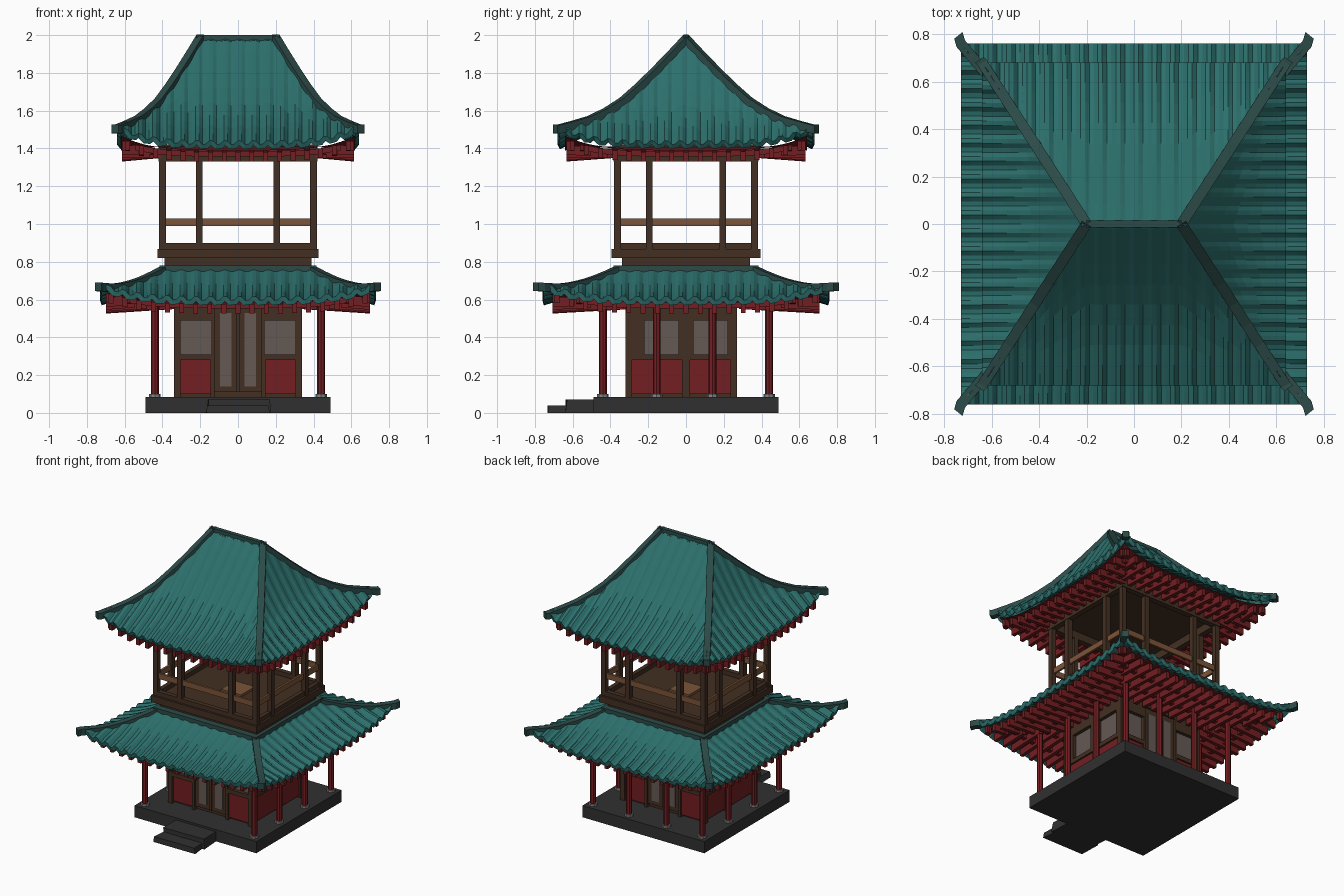
import bpy, bmesh, math, random
from mathutils import Vector, Matrix

if "Cube" in bpy.data.objects:
    bpy.data.objects.remove(bpy.data.objects["Cube"])

random.seed(4)


def material(name, c):
    m = bpy.data.materials.new(name)
    m.diffuse_color = (*c, 1)
    m.use_nodes = True
    m.node_tree.nodes["Principled BSDF"].inputs["Base Color"].default_value = m.diffuse_color
    return m


TEAL = material("teal_tile", (0.025, 0.16, 0.15))
DTEAL = material("dark_teal", (0.025, 0.07, 0.065))
RED = material("red_paint", (0.17, 0.013, 0.015))
BROWN = material("dark_wood", (0.055, 0.028, 0.016))
WOOD = material("light_wood", (0.2, 0.09, 0.04))
STONE = material("dark_stone", (0.03, 0.03, 0.03))
PALE = material("pale_stone", (0.25, 0.25, 0.25))
GLASS = material("window", (0.13, 0.10, 0.09))


def finish(name, bm, mat):
    bmesh.ops.recalc_face_normals(bm, faces=bm.faces[:])
    me = bpy.data.meshes.new(name)
    bm.to_mesh(me)
    bm.free()
    me.materials.append(mat)
    ob = bpy.data.objects.new(name, me)
    bpy.context.collection.objects.link(ob)
    return ob


def boxes(name, items, mat, jitter=0):
    """Boxes given as x0, x1, y0, y1, z0, z1."""
    bm = bmesh.new()
    for x0, x1, y0, y1, z0, z1 in items:
        m = Matrix.Translation(((x0 + x1) / 2, (y0 + y1) / 2, (z0 + z1) / 2)) \
            @ Matrix.Diagonal((x1 - x0, y1 - y0, z1 - z0, 1))
        bmesh.ops.create_cube(bm, size=1, matrix=m)
    if jitter:
        for v in bm.verts:
            v.co.x += random.uniform(-jitter, jitter)
            v.co.y += random.uniform(0, jitter)
    return finish(name, bm, mat)


def bars(name, paths, w, h, mat):
    """Rectangular beams swept along point paths."""
    bm = bmesh.new()
    for pts in paths:
        d = Vector(pts[-1]) - Vector(pts[0])
        side = Vector((-d.y, d.x, 0)).normalized() * w / 2
        up = Vector((0, 0, h / 2))
        rings = [[bm.verts.new(Vector(p) + a) for a in (side + up, up - side, -side - up, side - up)]
                 for p in pts]
        for r, s in zip(rings, rings[1:]):
            for i in range(4):
                bm.faces.new((r[i], r[(i + 1) % 4], s[(i + 1) % 4], s[i]))
        bm.faces.new(rings[0])
        bm.faces.new(rings[-1])
    return finish(name, bm, mat)


def cylinders(name, spots, r, z0, z1, mat):
    bm = bmesh.new()
    for x, y in spots:
        bmesh.ops.create_cone(bm, cap_ends=True, segments=8, radius1=r, radius2=r, depth=z1 - z0,
                              matrix=Matrix.Translation((x, y, (z0 + z1) / 2)))
    return finish(name, bm, mat)


def interp(prof, t):
    for (a, za), (b, zb) in zip(prof, prof[1:]):
        if t <= b:
            return za + (zb - za) * (t - a) / (b - a)
    return prof[-1][1]


SIDES = [(0, -1), (0, 1), (1, -1), (1, 1)]


def slope_point(side, inner, outer, prof, lift, u, t):
    """Point on one roof slope; u runs along the eave, t from top to eave."""
    ax, sg = side
    half = inner[ax] + (outer[ax] - inner[ax]) * t
    d = sg * (inner[1 - ax] + (outer[1 - ax] - inner[1 - ax]) * t)
    z = interp(prof, t) + lift * t * t * min(1, abs(u) / max(half, 1e-4)) ** 4
    return Vector((u, d, z)) if ax == 0 else Vector((d, u, z))


def t_start(side, inner, outer, u):
    ax = side[0]
    return max(0, (abs(u) - inner[ax]) / (outer[ax] - inner[ax]))


def slopes(name, inner, outer, prof, lift, amp, mat, thick, rows=8):
    bm = bmesh.new()
    for side in SIDES:
        L = outer[side[0]]
        n = round(2 * L / 0.075)
        prev = None
        for i in range(4 * n + 1):
            u = -L + 2 * L * i / (4 * n)
            t0 = min(t_start(side, inner, outer, u), 0.999)
            bump = amp * (0, 0.15, 1, 0.9)[i % 4]
            col = []
            for j in range(rows + 1):
                t = t0 + (1 - t0) * j / rows
                p = slope_point(side, inner, outer, prof, lift, u, t)
                p.z += bump * (0.35 + 0.65 * t)
                col.append(bm.verts.new(p))
            if prev:
                for j in range(rows):
                    bm.faces.new((prev[j], col[j], col[j + 1], prev[j + 1]))
            prev = col
    ob = finish(name, bm, mat)
    for p in ob.data.polygons:          # every face looks upwards
        if p.normal.z < 0:
            p.flip()
    if thick:
        s = ob.modifiers.new("thickness", 'SOLIDIFY')
        s.thickness = thick
        s.offset = -1
    return ob


def roof(label, inner, outer, prof, lift, body, soffit, tip):
    slopes(label + "_roof_tiles", inner, outer, prof, lift, 0.022, TEAL, 0.028)
    # hip ridges running to the corner tips
    hips = []
    for sx in (-1, 1):
        for sy in (-1, 1):
            path = []
            for j in range(9):
                t = j / 8
                p = slope_point((0, sy), inner, outer, prof, lift, 99, t)
                p.x = sx * (inner[0] + (outer[0] - inner[0]) * t)
                path.append(p + Vector((0, 0, -0.004)))
            path.append(Vector((sx * tip[0], sy * tip[1], path[-1].z + 0.002)))
            hips.append(path)
    bars(label + "_hip_ridges", hips, 0.045, 0.045, DTEAL)
    # red soffit with rafters and purlins below
    edge = (outer[0] - 0.02, outer[1] - 0.04)
    slopes(label + "_soffit", body, edge, soffit, lift * 0.9, 0, RED, 0, 3)
    rafters, purlins = [], []
    for side in SIDES:
        L = edge[side[0]]
        n = round(2 * L / 0.075)
        for i in range(n):
            u = -L + 2 * L * (i + 0.5) / n
            t0 = t_start(side, body, edge, u)
            if t0 < 0.93:
                rafters.append([slope_point(side, body, edge, soffit, lift * 0.9, u, t0 + (0.97 - t0) * k / 3)
                                - Vector((0, 0, 0.035)) for k in range(4)])
        for t in (0.3, 0.65):
            h = body[side[0]] + (L - body[side[0]]) * t
            purlins.append([slope_point(side, body, edge, soffit, lift * 0.9, h * k / 5, t)
                            - Vector((0, 0, 0.025)) for k in range(-5, 6)])
    bars(label + "_rafters", rafters, 0.026, 0.05, RED)
    bars(label + "_purlins", purlins, 0.03, 0.03, RED)


roof("upper", (0.2, 0.0), (0.64, 0.68),
     [(0, 1.985), (0.15, 1.875), (0.3, 1.765), (0.42, 1.68), (0.55, 1.595), (0.75, 1.505), (1, 1.42)],
     0.085, (0.40, 0.37), [(0, 1.41), (1, 1.39)], (0.652, 0.692))
roof("lower", (0.40, 0.37), (0.73, 0.76),
     [(0, 0.755), (0.4, 0.68), (0.7, 0.63), (1, 0.595)],
     0.075, (0.33, 0.28), [(0, 0.61), (1, 0.585)], (0.74, 0.795))
boxes("main_ridge", [(-0.2, 0.2, -0.015, 0.015, 1.96, 2.0)], DTEAL)
boxes("lower_roof_cap", [(-0.415, 0.415, -0.385, 0.385, 0.745, 0.78)], DTEAL)

# stone base, steps and column pads
boxes("stone_base", [(-0.49, 0.49, -0.49, 0.49, 0, 0.085)], STONE)
boxes("front_steps", [(-0.16, 0.16, -0.735, -0.58, 0, 0.04),
                      (-0.165, 0.165, -0.64, -0.48, 0, 0.07)], STONE, 0.015)
corners = [(sx * 0.44, sy * 0.44) for sx in (-1, 1) for sy in (-1, 1)]
side_posts = [(sx * 0.44, y) for sx in (-1, 1) for y in (-0.155, 0.14)]
back_posts = [(sx * 0.15, 0.44) for sx in (-1, 1)]
cylinders("porch_columns", corners + side_posts + back_posts, 0.021, 0.085, 0.6, RED)
cylinders("column_pads", corners + side_posts + back_posts, 0.03, 0.085, 0.1, PALE)

# ground floor room
Y0, Y1, X1 = -0.32, 0.27, 0.34
boxes("room_core", [(-X1 + 0.03, X1 - 0.03, Y0 + 0.03, Y1 - 0.03, 0.085, 0.76)], BROWN)
frames, panels, panes, doors = [], [], [], []


def wall_box(ax, sg, dist, u0, u1, z0, z1, depth0, depth1):
    a, b = sorted((sg * (dist - depth0), sg * (dist - depth1)))
    return (u0, u1, a, b, z0, z1) if ax == 0 else (a, b, u0, u1, z0, z1)


def bay(ax, sg, dist, u0, u1, c, hw):
    """Wall bay: red panel below, framed recessed window above."""
    def put(lst, *a):
        lst.append(wall_box(ax, sg, dist, *a))
    put(panels, u0 + 0.015, u1 - 0.015, 0.1, 0.28, 0.012, 0.035)
    put(frames, u0, u0 + 0.02, 0.085, 0.28, 0, 0.035)
    put(frames, u1 - 0.02, u1, 0.085, 0.28, 0, 0.035)
    put(frames, u0, c - hw, 0.28, 0.62, 0, 0.035)
    put(frames, c + hw, u1, 0.28, 0.62, 0, 0.035)
    put(frames, c - hw, c + hw, 0.28, 0.31, 0, 0.035)
    put(frames, c - hw, c + hw, 0.49, 0.62, 0, 0.035)
    put(panes, c - hw, c + hw, 0.31, 0.49, 0.024, 0.035)


for sg, dist in ((-1, -Y0), (1, Y1)):
    for s in (-1, 1):
        u0, u1 = sorted((s * 0.125, s * X1))
        bay(0, sg, dist, u0, u1, s * 0.225, 0.085)
        u0, u1 = sorted((s * 0.008, s * 0.125))
        doors.append(wall_box(0, sg, dist, u0, u1, 0.11, 0.57, 0.012, 0.035))
        u0, u1 = sorted((s * 0.035, s * 0.095))
        panes.append(wall_box(0, sg, dist, u0, u1, 0.14, 0.53, 0.008, 0.03))
    frames.append(wall_box(0, sg, dist, -0.125, 0.125, 0.57, 0.62, 0, 0.035))
    frames.append(wall_box(0, sg, dist, -0.008, 0.008, 0.11, 0.57, 0.003, 0.035))
for s in (-1, 1):
    bay(1, s, X1, Y0, 0, -0.13, 0.09)
    bay(1, s, X1, 0, Y1, 0.13, 0.09)
boxes("wall_frames", frames, BROWN)
boxes("wall_panels", panels, RED)
boxes("window_panes", panes, GLASS)
boxes("door_leaves", doors, BROWN)

# balcony floor, kerb and hatch
boxes("balcony_floor", [(-0.39, 0.39, -0.34, 0.34, 0.76, 0.82),
                        (-0.425, 0.425, -0.395, 0.395, 0.82, 0.868)], BROWN)
kerb, rails, beams = [], [], []
for s in (-1, 1):
    kerb += [(-0.41, 0.41, *sorted((s * 0.345, s * 0.38)), 0.868, 0.9),
             (*sorted((s * 0.38, s * 0.41)), -0.345, 0.345, 0.868, 0.9)]
    rails += [(-0.39, 0.39, *sorted((s * 0.355, s * 0.37)), 0.99, 1.03),
              (*sorted((s * 0.39, s * 0.405)), -0.36, 0.36, 0.99, 1.03)]
    beams += [(-0.42, 0.42, *sorted((s * 0.345, s * 0.385)), 1.33, 1.42),
              (*sorted((s * 0.38, s * 0.42)), -0.345, 0.345, 1.33, 1.42)]
boxes("balcony_kerb", kerb, BROWN)
boxes("balcony_rails", rails, WOOD)
boxes("top_beams", beams, BROWN)
boxes("floor_hatch", [(-0.08, 0.08, -0.08, 0.08, 0.868, 0.885)], WOOD)
boxes("ceiling", [(-0.4, 0.4, -0.37, 0.37, 1.385, 1.41)], BROWN)

# balcony posts
spots = [(sx * x, sy * y) for sx in (-1, 1) for sy in (-1, 1)
         for x, y in ((0.4, 0.362), (0.205, 0.362), (0.4, 0.195))]
boxes("balcony_posts", [(x - 0.018, x + 0.018, y - 0.018, y + 0.018, 0.86, 1.36) for x, y in spots], BROWN)
